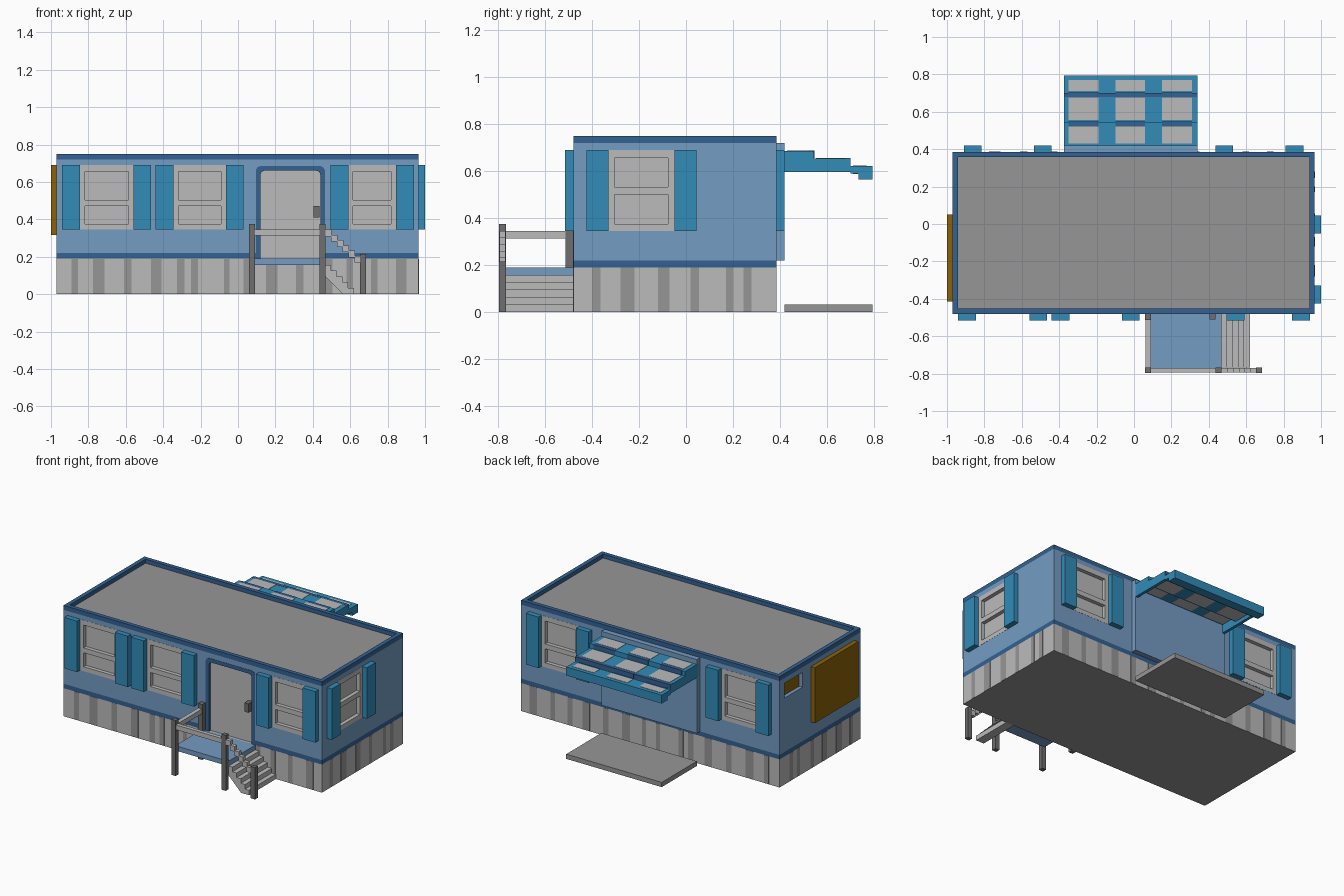
import bpy, bmesh

cube = bpy.data.objects.get("Cube")
if cube:
    bpy.data.objects.remove(cube, do_unlink=True)


def material(name, *rgb):
    lin = [((c / 255 + 0.055) / 1.055) ** 2.4 if c > 10 else c / 255 / 12.92 for c in rgb]
    m = bpy.data.materials.new(name)
    m.use_nodes = True
    m.diffuse_color = (*lin, 1)
    m.node_tree.nodes["Principled BSDF"].inputs["Base Color"].default_value = (*lin, 1)
    return m


LIGHT = material("light grey", 187, 187, 187)
MID = material("mid grey", 150, 150, 150)
DARK = material("dark grey", 110, 110, 110)
BLUE = material("wall blue", 117, 156, 195)
TRIM = material("trim blue", 52, 98, 146)
TEAL = material("teal", 50, 140, 185)
AMBER = material("amber", 140, 97, 10)

# House footprint
X0, X1, Y0, Y1 = -0.97, 0.965, -0.48, 0.385


def finish(name, bm, *mats):
    bmesh.ops.recalc_face_normals(bm, faces=bm.faces)
    me = bpy.data.meshes.new(name)
    bm.to_mesh(me)
    bm.free()
    ob = bpy.data.objects.new(name, me)
    bpy.context.collection.objects.link(ob)
    for m in mats:
        me.materials.append(m)
    return ob


def add_box(bm, x0, x1, y0, y1, z0, z1):
    vs = bmesh.ops.create_cube(bm, size=1)["verts"]
    for v in vs:
        v.co = ((x0, x1)[v.co.x > 0], (y0, y1)[v.co.y > 0], (z0, z1)[v.co.z > 0])


def boxes(name, mat, *dims):
    bm = bmesh.new()
    for d in dims:
        add_box(bm, *d)
    return finish(name, bm, mat)


def on_wall(side, u0, u1, d0, d1, z0, z1):
    """Box on a wall: u runs along it, d is the distance outward."""
    return {"front": (u0, u1, Y0 - d1, Y0 - d0, z0, z1),
            "back": (u0, u1, Y1 + d0, Y1 + d1, z0, z1),
            "right": (X1 + d0, X1 + d1, u0, u1, z0, z1),
            "left": (X0 - d1, X0 - d0, u0, u1, z0, z1)}[side]


def add_prism(bm, profile, y0, y1):
    """Extrude an x-z outline along y."""
    f = bm.faces.new([bm.verts.new((x, y0, z)) for x, z in profile])
    ext = bmesh.ops.extrude_face_region(bm, geom=[f])["geom"]
    for v in ext:
        if isinstance(v, bmesh.types.BMVert):
            v.co.y = y1


def prism(name, mat, profile, y0, y1):
    bm = bmesh.new()
    add_prism(bm, profile, y0, y1)
    return finish(name, bm, mat)


# Openings: side, window start, window end, sash split low, sash split high
ZB, ZT = 0.345, 0.69
windows = [("front", -0.845, -0.56, 0.47, 0.503), ("front", -0.345, -0.065, 0.47, 0.503),
           ("front", 0.59, 0.845, 0.47, 0.503), ("back", -0.815, -0.535, 0.47, 0.503),
           ("back", 0.53, 0.81, 0.47, 0.503), ("right", -0.33, -0.05, 0.50, 0.532)]


def arch(a, b, z0, z1, c):
    return [(a, z0), (a, z1 - c), (a + c * 0.3, z1 - c * 0.3), (a + c, z1),
            (b - c, z1), (b - c * 0.3, z1 - c * 0.3), (b, z1 - c), (b, z0)]


door_outer = arch(0.095, 0.465, 0.19, 0.685, 0.025)
door_inner = arch(0.12, 0.44, 0.19, 0.66, 0.02)

# Walls and lower trim, with openings cut
walls = boxes("walls", BLUE, (X0, X1, Y0, Y1, 0.22, 0.72))
lower_trim = boxes("lower_trim", TRIM, (X0, X1, Y0, Y1, 0.19, 0.22))
bm = bmesh.new()
for side, a, b, *_ in windows:
    add_box(bm, *on_wall(side, a, b, -0.05, 0.02, ZB, ZT))
add_box(bm, *on_wall("left", 0.14, 0.33, -0.03, 0.02, 0.585, 0.685))
add_prism(bm, [(x, z if z > 0.19 else 0.15) for x, z in door_outer], Y0 + 0.04, Y0 - 0.02)
cutter = finish("opening_cutter", bm)
cutter.hide_render = True
for ob in (walls, lower_trim):
    mod = ob.modifiers.new("openings", "BOOLEAN")
    mod.operation = "DIFFERENCE"
    mod.object = cutter
    bpy.context.view_layer.objects.active = ob
    bpy.ops.object.modifier_apply(modifier=mod.name)
bpy.data.objects.remove(cutter, do_unlink=True)

# Window frames, recessed panes and shutters
W = 0.095
for i, (side, a, b, s0, s1) in enumerate(windows, 1):
    f = 0.026
    parts = [(a, a + f, ZB, ZT), (b - f, b, ZB, ZT), (a + f, b - f, ZB, ZB + 0.03),
             (a + f, b - f, s0, s1), (a + f, b - f, ZT - 0.033, ZT)]
    boxes(f"window_frame_{i}", LIGHT, *[on_wall(side, u, v, -0.05, 0.001, p, q) for u, v, p, q in parts])
    boxes(f"window_pane_{i}", LIGHT, on_wall(side, a + f, b - f, -0.05, -0.025, ZB + 0.03, ZT - 0.033))
    boxes(f"shutters_{i}", TEAL, *[on_wall(side, u, u + W, 0, 0.035, ZB, ZT) for u in (a - W, b)])

# Left wall: small window and large panel
boxes("small_pane", AMBER, on_wall("left", 0.14, 0.33, -0.03, -0.025, 0.585, 0.685))
boxes("side_panel", AMBER, on_wall("left", -0.415, 0.05, 0, 0.03, 0.315, 0.69))

# Front door
prism("door_frame", TRIM, door_outer + door_inner[::-1], Y0 + 0.04, Y0 - 0.002)
prism("front_door", LIGHT, door_inner, Y0 + 0.04, Y0 + 0.015)
boxes("door_handle", DARK, (0.405, 0.435, -0.51, -0.46, 0.41, 0.47))

# Roof and rim
R = 0.028
boxes("roof_rim", TRIM, (X0, X1, Y0, Y0 + R, 0.72, 0.75), (X0, X1, Y1 - R, Y1, 0.72, 0.75),
      (X0, X0 + R, Y0 + R, Y1 - R, 0.72, 0.75), (X1 - R, X1, Y0 + R, Y1 - R, 0.72, 0.75))
boxes("roof", MID, (X0 + R, X1 - R, Y0 + R, Y1 - R, 0.71, 0.723))

# Skirting with a darker underside and irregular stripes
skirt = boxes("skirting", LIGHT, (X0, X1, Y0, Y1, 0, 0.19))
skirt.data.materials.append(MID)
for p in skirt.data.polygons:
    if p.normal.z < -0.5:
        p.material_index = 1
long_stripes = [(-0.89, 0.035), (-0.775, 0.06), (-0.61, 0.04), (-0.465, 0.055), (-0.325, 0.04),
                (-0.25, 0.035), (-0.075, 0.03), (0.03, 0.03), (0.15, 0.06), (0.31, 0.04),
                (0.45, 0.055), (0.58, 0.035), (0.71, 0.035), (0.845, 0.055)]
short_stripes = [(-0.40, 0.035), (-0.28, 0.06), (-0.12, 0.05), (0.02, 0.035), (0.17, 0.03), (0.245, 0.035)]
stripes = []
for sides, row in ((("front", "back"), long_stripes), (("right", "left"), short_stripes)):
    for side in sides:
        stripes += [on_wall(side, u, u + w, -0.002, 0.0015, 0.001, 0.189) for u, w in row]
boxes("skirting_stripes", MID, *stripes)

# Back bay, ground slab
AX0, AX1 = -0.375, 0.34
boxes("back_bay", BLUE, (AX0, AX1, Y1 - 0.01, 0.42, 0.22, 0.72))
boxes("back_slab", MID, (AX0, AX1, 0.42, 0.795, 0, 0.032))

# Stepped awning: tiers, hollow sides, front lip, glazed cells
tiers = [(0.40, 0.545, 0.687), (0.545, 0.70, 0.655), (0.70, 0.795, 0.622)]
T = 0.02
parts = [(AX0, AX1, a, b, z - 0.032, z) for a, b, z in tiers]
parts += [(x, x + T, a, b, 0.597, z - 0.032) for x in (AX0, AX1 - T) for a, b, z in tiers[:2]]
parts += [(AX0, AX1, 0.735, 0.795, 0.565, 0.60)]
boxes("awning", TEAL, *parts)
cells, bands = [], []
for x in (-0.35, -0.10, 0.15):
    for (a, b, z), (c, d) in zip(tiers, ((0.43, 0.522), (0.555, 0.677), (0.712, 0.77))):
        cells.append((x, x + 0.16, c, d, z - 0.002, z + 0.002))
        cells.append((x, x + 0.16, c, min(d, 0.733), z - 0.034, z - 0.030))
        if b < 0.75:
            bands.append((x, x + 0.16, d, b + 0.002, z - 0.03, z + 0.001))
boxes("awning_glazing", LIGHT, *cells)
boxes("awning_bands", TRIM, *bands, (AX0 + 0.001, AX1 - 0.001, 0.68, 0.701, 0.63, 0.656))

# Porch deck and posts
boxes("porch_deck", BLUE, (0.07, 0.467, -0.77, Y0, 0.157, 0.19))
PF0, PF1 = -0.797, -0.767
boxes("porch_posts", DARK, (0.06, 0.092, PF0, PF1, 0, 0.375), (0.435, 0.467, PF0, PF1, 0, 0.375),
      (0.653, 0.685, PF0, PF1, 0, 0.215), (0.06, 0.092, -0.513, Y0, 0, 0.375))

# Railings, the stair one falling in steps
rails = [(0.092, 0.435, PF0 + 0.002, PF1 - 0.002, 0.313, 0.345),
         (0.062, 0.090, PF1, -0.513, 0.313, 0.345)]
for i in range(6):
    x, z = 0.467 + 0.031 * i, 0.345 - 0.028 * i
    rails.append((x, x + 0.034, PF0 + 0.002, PF1 - 0.002, z - 0.036, z))
boxes("railings", LIGHT, *rails)

# Stairs
N, run, rise = 5, 0.031, 0.031
profile = []
for i in range(N):
    z = 0.157 - rise * i
    profile += [(0.465 + run * i, z), (0.465 + run * (i + 1), z)]
profile += [(0.62, 0), (0.56, 0), (0.465, 0.095)]
prism("porch_stairs", LIGHT, profile, -0.767, Y0)
